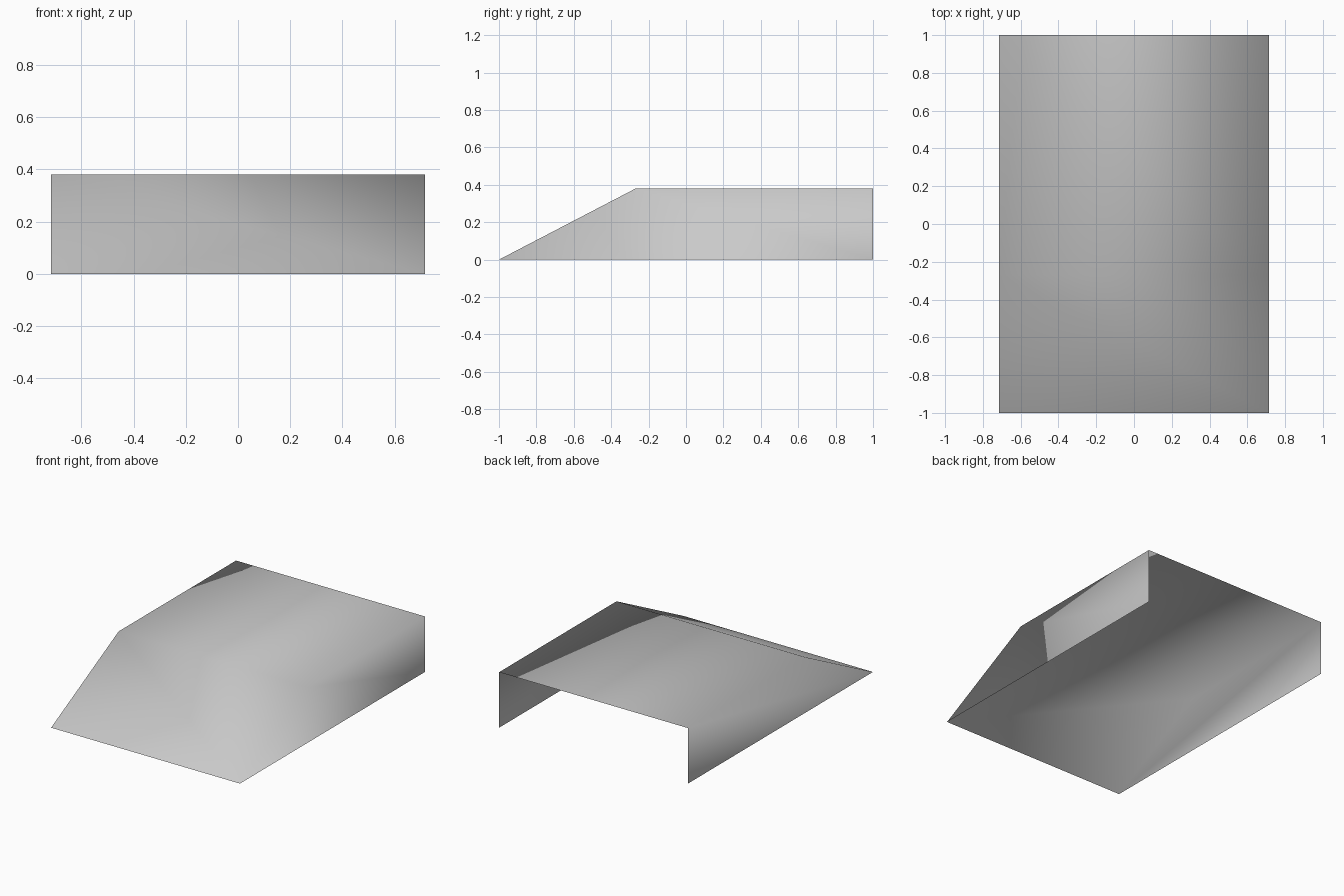
import bpy
import bmesh

cube = bpy.data.objects.get("Cube")
if cube:
    bpy.data.objects.remove(cube, do_unlink=True)

HALF_WIDTH = 0.715
HEIGHT = 0.38
FRONT, CREST, BACK = -1.0, -0.27, 1.0

# Plain grey material
grey = bpy.data.materials.new("grey")
grey.use_nodes = True
colour = (0.588, 0.588, 0.588, 1.0)
grey.diffuse_color = colour
grey.node_tree.nodes["Principled BSDF"].inputs["Base Color"].default_value = colour

# Side outline: ramp foot, crest, top of the open back, bottom of the open back
outline = [(FRONT, 0), (CREST, HEIGHT), (BACK, HEIGHT), (BACK, 0)]

bm = bmesh.new()
left, right = ([bm.verts.new((x, y, z)) for y, z in outline]
               for x in (HALF_WIDTH, -HALF_WIDTH))

# Side walls
bm.faces.new(reversed(left))
bm.faces.new(right)

# Sloped front and flat top; the back and the underside stay open
for i in range(2):
    bm.faces.new((left[i], left[i + 1], right[i + 1], right[i]))

# Turn every face outward
for face in bm.faces:
    face.normal_update()
    centre = face.calc_center_median()
    centre.z -= HEIGHT / 4
    if face.normal.dot(centre) < 0:
        face.normal_flip()
    face.smooth = True

mesh = bpy.data.meshes.new("ramp_shell")
bm.to_mesh(mesh)
bm.free()
mesh.materials.append(grey)
shell = bpy.data.objects.new("ramp_shell", mesh)
bpy.context.collection.objects.link(shell)
